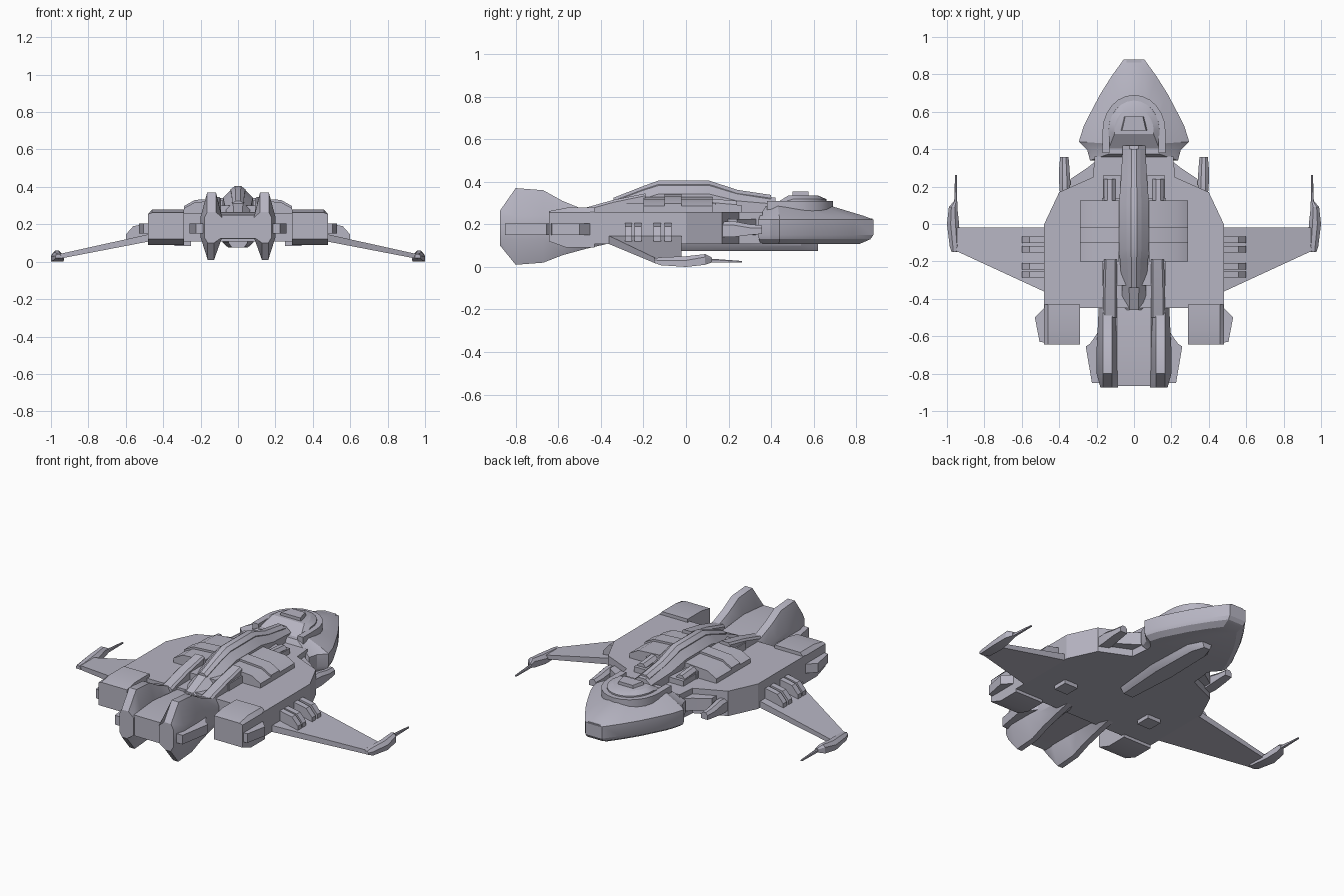
import bpy, bmesh
from math import sin, cos, pi, radians

cube = bpy.data.objects.get("Cube")
if cube:
    bpy.data.objects.remove(cube)

grey = bpy.data.materials.new("hull grey")
grey.use_nodes = True
colour = (0.47, 0.46, 0.54, 1)
grey.diffuse_color = colour
grey.node_tree.nodes["Principled BSDF"].inputs["Base Color"].default_value = colour


def loft(name, rings, mirror=False):
    """Skin a closed solid through rings with equal point counts."""
    bm = bmesh.new()
    loops = [[bm.verts.new(p) for p in ring] for ring in rings]
    n = len(loops[0])
    for a, b in zip(loops, loops[1:]):
        for i in range(n):
            j = (i + 1) % n
            bm.faces.new((a[i], a[j], b[j], b[i]))
    bm.faces.new(loops[0])
    bm.faces.new(loops[-1])
    bmesh.ops.recalc_face_normals(bm, faces=bm.faces)
    me = bpy.data.meshes.new(name)
    bm.to_mesh(me)
    bm.free()
    me.materials.append(grey)
    ob = bpy.data.objects.new(name, me)
    bpy.context.collection.objects.link(ob)
    if mirror:
        ob.modifiers.new("Mirror", 'MIRROR')
    bpy.ops.object.select_all(action='DESELECT')
    ob.select_set(True)
    bpy.context.view_layer.objects.active = ob
    bpy.ops.object.shade_smooth_by_angle(angle=radians(25))
    return ob


def plate(name, outline, z0, z1, mirror=False):
    return loft(name, [[(x, y, z) for x, y in outline] for z in (z0, z1)], mirror)


def box(name, x, y, z, mirror=False):
    outline = [(x[0], y[0]), (x[1], y[0]), (x[1], y[1]), (x[0], y[1])]
    return plate(name, outline, z[0], z[1], mirror)


def both(half):
    """Complete a half outline (positive x, front to back)."""
    return half + [(-x, y) for x, y in reversed(half)]


def bar(name, stations, mirror=False, cut=0.3):
    """Chamfered bar along y: stations of (y, x0, x1, z0, z1)."""
    rings = []
    for y, x0, x1, z0, z1 in stations:
        c = cut * (x1 - x0)
        d = min(c, 0.4 * (z1 - z0))
        rings.append([(x0, y, z0), (x1, y, z0), (x1, y, z1 - d),
                      (x1 - c, y, z1), (x0 + c, y, z1), (x0, y, z1 - d)])
    return loft(name, rings, mirror)


# Nose saucer
half = [(.055, .88), (.12, .79), (.18, .695), (.23, .6), (.27, .52),
        (.295, .44), (.25, .395), (.235, .34)]
levels = [(.86, .108), (.97, .13), (1, .15), (1, .222), (.9, .24), (.56, .287)]
loft("nose_saucer", [[(x * s, .42 + (y - .42) * s, z) for x, y in both(half)]
                     for s, z in levels])
box("nose_sensor", (-.04, .04), (.84, .877), (.17, .228))

# Horseshoe collar, bridge dome and cabin
arc = [i * pi / 12 for i in range(13)]
outer = [(.168, .38)] + [(.168 * cos(a), .5 + .19 * sin(a)) for a in arc] + [(-.168, .38)]
inner = [(x * .78, .38 + (y - .38) * .87) for x, y in reversed(outer)]
plate("bridge_collar", outer + inner, .23, .31)
base = [(.14, .4)] + [(.14 * cos(a), .5 + .16 * sin(a)) for a in arc] + [(-.14, .4)]
loft("bridge_dome", [
    [(x, y, .25) for x, y in base],
    [(x * .97, y, .285 if y < .45 else .318) for x, y in base],
    [(x * .75, max(.48, .5 + (y - .5) * .75), .335) for x, y in base]])
loft("bridge_cabin", [[(x * s, y, z) for x, y in
                       [(.075, .5), (.055, .575), (-.055, .575), (-.075, .5)]]
                      for s, z in ((1, .32), (.85, .353))])

# Main hull and neck
hull = both([(.21, .36), (.22, .25), (.4, .17), (.48, .0), (.48, -.45)])
plate("main_hull", hull, .108, .258)
box("neck_deck", (-.165, .165), (.12, .26), (.24, .29))
box("upper_deck", (-.17, .17), (-.33, .14), (.24, .3))
bar("neck_side_block", [(.12, .1, .16, .25, .32), (.24, .1, .16, .25, .31)], True)

# Sloped shoulder armour with a raised rib
for name, y0, y1, lift in (("shoulder_front", -.02, .125, 0),
                           ("shoulder_rear", -.2, -.09, 0),
                           ("shoulder_rib", -.1, -.02, .012)):
    loft(name, [[(.08, y, .25), (.29, y, .25), (.29, y, .285 + lift),
                 (.23, y, .318 + lift), (.08, y, .328 + lift)]
                for y in (y0, y1)], True)

# Dorsal spine and its raised strip
bar("dorsal_spine", [(-.46, -.06, .06, .2, .255), (-.33, -.065, .065, .22, .315),
                     (-.2, -.075, .075, .25, .365), (-.13, -.08, .08, .25, .39),
                     (.11, -.08, .08, .25, .39), (.24, -.07, .07, .25, .35),
                     (.42, -.06, .06, .25, .325)])
bar("spine_strip", [(-.34, -.03, .03, .29, .325), (-.2, -.035, .035, .34, .38),
                    (-.13, -.04, .04, .36, .405), (.11, -.04, .04, .36, .405),
                    (.24, -.035, .035, .32, .362), (.4, -.035, .035, .3, .338)])
bar("spine_strut", [(-.5, .09, .165, .2, .27), (-.34, .09, .165, .22, .315),
                    (-.19, .09, .16, .25, .345)], True, .15)

# Twin tail engines: tall hexagonal fins joined by a block
rings = []
for y, zb, m0, m1, zt, xo in ((-.873, .1, .13, .235, .265, .18),
                              (-.8, .01, .13, .24, .37, .2),
                              (-.67, .02, .13, .24, .36, .2),
                              (-.58, .055, .13, .23, .31, .195),
                              (-.47, .085, .13, .22, .265, .19),
                              (-.37, .108, .13, .21, .245, .185)):
    rings.append([(.085, y, m0), (.085, y, m1), (.118, y, zt), (.165, y, zt),
                  (xo, y, m1), (xo, y, m0), (.162, y, zb), (.128, y, zb)])
loft("tail_engine", rings, True)
bar("tail_block", [(-.865, -.1, .1, .125, .25), (-.68, -.1, .1, .125, .265),
                   (-.4, -.1, .1, .12, .24)], False, .05)
plate("engine_side_plate", [(.18, -.85), (.225, -.85), (.258, -.655),
                            (.235, -.64), (.18, -.56)], .15, .205, True)

# Rear pods under the hull corners
loft("rear_pod", [[(.29, y, z0), (.48, y, z0), (.48, y, .255),
                   (.46, y, z1), (.29, y, z1)]
                  for y, z0, z1 in ((-.643, .12, .262), (-.56, .09, .278),
                                    (-.43, .09, .278))], True)
plate("pod_side_plate", [(.47, -.635), (.505, -.63), (.53, -.5),
                         (.48, -.45), (.47, -.45)], .15, .205, True)

# Drooping wings
loft("wing", [[(x, y0, z), (x, y1, z), (x, y1, z + t), (x, y0, z + t)]
              for x, y0, y1, z, t in ((.44, -.38, -.02, .115, .04),
                                      (.96, -.14, -.02, .015, .025))], True)

# Ribs on the wing roots
for i, y in enumerate((-.085, -.135, -.225, -.27)):
    loft("wing_rib_%d" % (i + 1),
         [[(.46, v, .13), (.6, v, .115), (.6, v, .145), (.56, v, .19), (.46, v, .21)]
          for v in (y - .017, y + .017)], True)

# Wingtip cannons
bar("wingtip_cannon", [(-.15, .945, .975, .02, .04), (-.12, .93, .985, .008, .045),
                       (0, .935, 1, 0, .05), (.09, .945, .99, .01, .06),
                       (.12, .945, .965, .02, .045)], True)
bar("wingtip_barrel", [(.1, .945, .962, .02, .04), (.262, .947, .957, .02, .028)], True)

# Forward guns and their brackets
bar("forward_gun", [(.15, .345, .395, .14, .21), (.22, .34, .4, .14, .215),
                    (.3, .345, .4, .15, .2), (.358, .35, .395, .155, .195)], True)
plate("gun_bracket", [(.2, .34), (.25, .3), (.34, .24), (.34, .18), (.2, .2)],
      .15, .225, True)

# Belly keel and landing blocks
loft("belly_keel", [[(x * s, y, z) for x, y in
                     both([(.03, .62), (.07, .54), (.08, .25), (.05, -.05)])]
                    for s, z in ((1.15, .13), (1, .1), (.65, .075))])
box("landing_block", (.25, .34), (-.27, -.18), (.085, .115), True)
